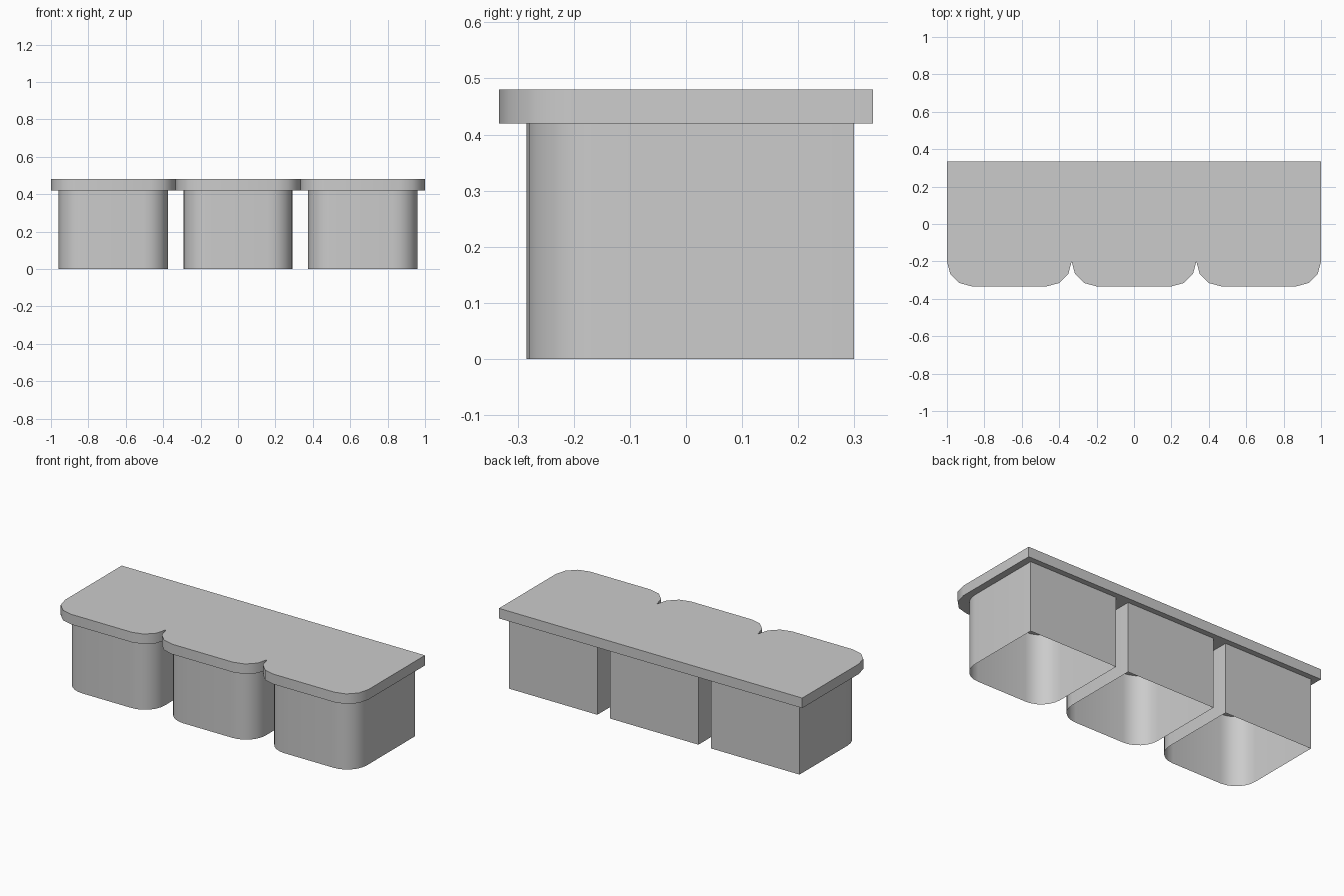
import bpy, bmesh
from math import cos, sin, pi, radians

cube = bpy.data.objects.get("Cube")
if cube:
    bpy.data.objects.remove(cube)

grey = bpy.data.materials.new("light_grey")
grey.use_nodes = True
colour = (0.6, 0.6, 0.6, 1)
grey.diffuse_color = colour
grey.node_tree.nodes["Principled BSDF"].inputs["Base Color"].default_value = colour


def outline(half, front, back, radius, steps):
    """Rectangle with rounded front corners, counter-clockwise from above."""
    points = [(half, back), (-half, back)]
    for side, start in ((-1, pi), (1, 1.5 * pi)):
        for i in range(steps + 1):
            a = start + i * pi / 2 / steps
            points.append((side * (half - radius) + radius * cos(a),
                           front + radius + radius * sin(a)))
    return points


def prism(name, points, x, bottom, top, capped):
    """Upright prism; without caps it is an open sleeve."""
    bm = bmesh.new()
    low = [bm.verts.new((px, py, bottom)) for px, py in points]
    high = [bm.verts.new((px, py, top)) for px, py in points]
    n = len(points)
    for i in range(n):
        j = (i + 1) % n
        bm.faces.new((low[i], low[j], high[j], high[i]))
    if capped:
        bm.faces.new(high)
        bm.faces.new(low[::-1])
    mesh = bpy.data.meshes.new(name)
    bm.to_mesh(mesh)
    bm.free()
    mesh.materials.append(grey)
    obj = bpy.data.objects.new(name, mesh)
    obj.location.x = x
    bpy.context.collection.objects.link(obj)
    bpy.ops.object.select_all(action='DESELECT')
    obj.select_set(True)
    bpy.context.view_layer.objects.active = obj
    bpy.ops.object.shade_smooth_by_angle(angle=radians(40))


# Three abutting lids, each above a hollow body open at the bottom
width = 2 / 3
lid = outline(width / 2, -width / 2, width / 2, 0.133, 3)
body = outline(0.292, -0.284, 0.30, 0.13, 6)
for side, x in (("right", -width), ("middle", 0), ("left", width)):
    prism(side + "_lid", lid, x, 0.42, 0.48, True)
    prism(side + "_body", body, x, 0, 0.42, False)
